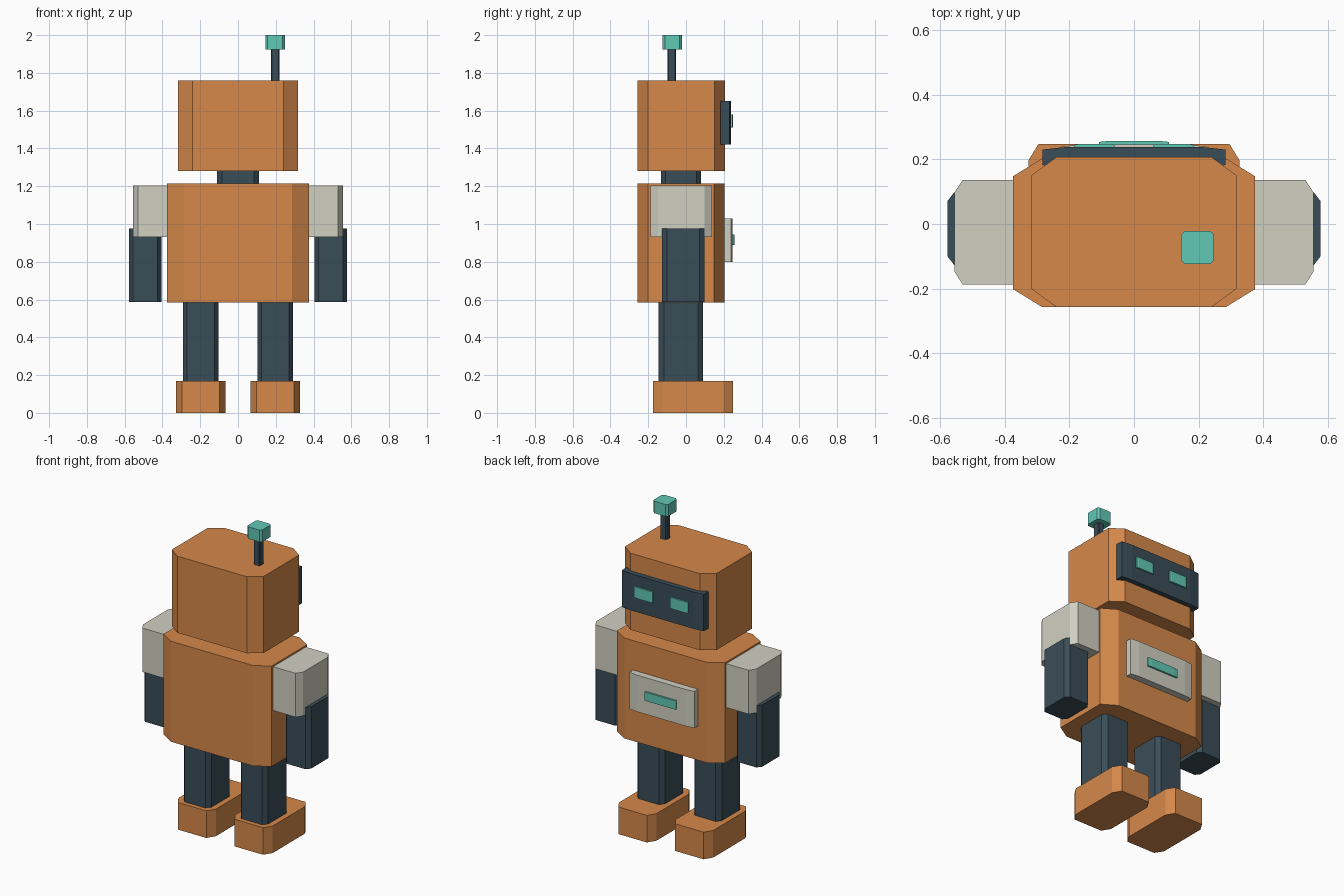
import bpy
import bmesh

cube = bpy.data.objects.get("Cube")
if cube:
    bpy.data.objects.remove(cube, do_unlink=True)


def material(name, rgb):
    mat = bpy.data.materials.new(name)
    mat.use_nodes = True
    mat.diffuse_color = (*rgb, 1)
    mat.node_tree.nodes["Principled BSDF"].inputs["Base Color"].default_value = (*rgb, 1)
    return mat


orange = material("orange paint", (0.67, 0.25, 0.07))
dark = material("dark slate", (0.042, 0.074, 0.098))
grey = material("warm grey", (0.63, 0.63, 0.54))
teal = material("teal glow", (0.12, 0.58, 0.46))

CHAMFER = 0.12  # share of each side cut away at the upright corners


def block(name, mat, xs, ys, zs):
    """Box with chamfered upright corners, extruded from an octagon."""
    a, b = 0.5, 0.5 - CHAMFER
    outline = [(a, -b), (a, b), (b, a), (-b, a), (-a, b), (-a, -b), (-b, -a), (b, -a)]
    cx, cy = sum(xs) / 2, sum(ys) / 2
    w, d = xs[1] - xs[0], ys[1] - ys[0]
    bm = bmesh.new()
    base = bm.faces.new([bm.verts.new((cx + x * w, cy + y * d, zs[0])) for x, y in outline])
    top = bmesh.ops.extrude_face_region(bm, geom=[base])["geom"]
    bmesh.ops.translate(bm, vec=(0, 0, zs[1] - zs[0]),
                        verts=[v for v in top if isinstance(v, bmesh.types.BMVert)])
    bmesh.ops.recalc_face_normals(bm, faces=bm.faces[:])
    mesh = bpy.data.meshes.new(name)
    bm.to_mesh(mesh)
    bm.free()
    mesh.materials.append(mat)
    obj = bpy.data.objects.new(name, mesh)
    bpy.context.collection.objects.link(obj)
    return obj


def pair(name, mat, xs, ys, zs):
    """The same block on both sides of the body."""
    block("left_" + name, mat, xs, ys, zs)
    block("right_" + name, mat, (-xs[1], -xs[0]), ys, zs)


# Body and head
block("torso", orange, (-0.375, 0.375), (-0.257, 0.203), (0.585, 1.215))
block("neck", dark, (-0.11, 0.11), (-0.133, 0.08), (1.2, 1.3))
block("head", orange, (-0.317, 0.317), (-0.257, 0.207), (1.28, 1.76))

# Face
block("visor", dark, (-0.284, 0.284), (0.175, 0.238), (1.42, 1.65))
pair("eye", teal, (0.06, 0.185), (0.222, 0.248), (1.51, 1.58))

# Antenna
block("antenna_stem", dark, (0.175, 0.219), (-0.098, -0.054), (1.75, 1.94))
block("antenna_tip", teal, (0.145, 0.248), (-0.124, -0.021), (1.925, 2.0))

# Chest panel
block("chest_panel", grey, (-0.225, 0.225), (0.19, 0.246), (0.8, 1.03))
block("chest_light", teal, (-0.108, 0.108), (0.235, 0.257), (0.89, 0.945))

# Limbs
pair("shoulder", grey, (0.345, 0.556), (-0.187, 0.137), (0.93, 1.205))
pair("forearm", dark, (0.404, 0.578), (-0.127, 0.098), (0.588, 0.975))
pair("leg", dark, (0.102, 0.292), (-0.146, 0.091), (0.15, 0.6))
pair("foot", orange, (0.067, 0.327), (-0.174, 0.248), (0.0, 0.17))
